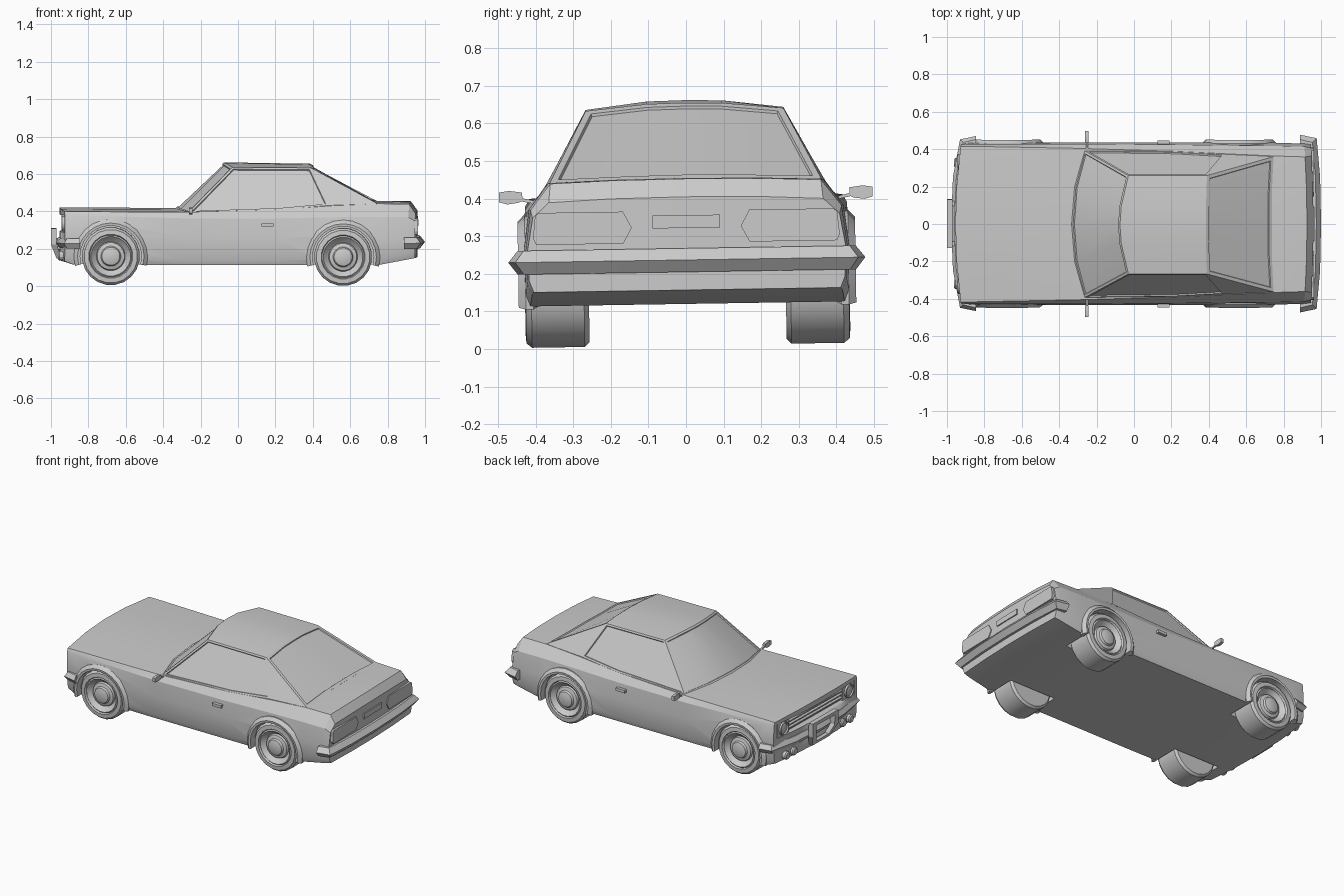
import bpy, bmesh, math
from mathutils import Matrix, Vector

if "Cube" in bpy.data.objects:
    bpy.data.objects.remove(bpy.data.objects["Cube"])


def finish(name, bm, mirror=False, smooth=True):
    bmesh.ops.recalc_face_normals(bm, faces=bm.faces)
    me = bpy.data.meshes.new(name)
    bm.to_mesh(me)
    bm.free()
    ob = bpy.data.objects.new(name, me)
    bpy.context.collection.objects.link(ob)
    if smooth:
        bpy.ops.object.select_all(action='DESELECT')
        ob.select_set(True)
        bpy.context.view_layer.objects.active = ob
        bpy.ops.object.shade_smooth_by_angle(angle=math.radians(28))
    if mirror:
        mod = ob.modifiers.new("Mirror", 'MIRROR')
        mod.use_axis = (False, True, False)
        mod.merge_threshold = 0.0005
    return ob


def loft(name, rings, closed=True, caps=(True, True), cyclic=False, mirror=False, smooth=True):
    bm = bmesh.new()
    vs = [[bm.verts.new(p) for p in r] for r in rings]
    n = len(rings[0])
    pairs = list(zip(vs, vs[1:])) + ([(vs[-1], vs[0])] if cyclic else [])
    for a, b in pairs:
        for i in range(n if closed else n - 1):
            j = (i + 1) % n
            bm.faces.new((a[i], a[j], b[j], b[i]))
    if not cyclic:
        for r, c in zip((vs[0], vs[-1]), caps):
            if c:
                bm.faces.new(r)
    return finish(name, bm, mirror, smooth)


def prism(name, pts, x0, x1, mirror=False):
    # outline in (y, z), extruded along x
    return loft(name, [[(x, y, z) for y, z in pts] for x in (x0, x1)], mirror=mirror)


def box(name, x0, x1, y0, y1, z0, z1, mirror=False):
    return prism(name, [(y0, z0), (y1, z0), (y1, z1), (y0, z1)], x0, x1, mirror)


def lathe(name, prof, c, axis, n=20, mirror=True, smooth=True):
    # profile of (radius, position along axis)
    rings = []
    for r, a in prof:
        ring = []
        for i in range(n):
            t = 2 * math.pi * (i + 0.5) / n
            u, w = r * math.cos(t), r * math.sin(t)
            ring.append((c[0] + u, a, c[1] + w) if axis == 'Y' else (a, c[0] + u, c[1] + w))
        rings.append(ring)
    return loft(name, rings, mirror=mirror, smooth=smooth)


# --- lower body: half sections along x, mirrored ---
# x, bottom z, side width, shoulder (y, z), deck edge (y, z), centre z
stations = [
    (-0.925, 0.140, 0.422, (0.425, 0.385), (0.416, 0.405), 0.420),
    (-0.880, 0.122, 0.428, (0.428, 0.385), (0.416, 0.406), 0.421),
    (-0.300, 0.120, 0.432, (0.428, 0.370), (0.405, 0.402), 0.418),
    (0.200, 0.120, 0.432, (0.424, 0.370), (0.390, 0.415), 0.420),
    (0.500, 0.120, 0.432, (0.420, 0.375), (0.376, 0.436), 0.440),
    (0.750, 0.120, 0.430, (0.418, 0.378), (0.365, 0.447), 0.455),
    (0.910, 0.150, 0.425, (0.414, 0.375), (0.360, 0.445), 0.453),
    (0.945, 0.157, 0.420, (0.408, 0.355), (0.365, 0.395), 0.405)]
rows = []
for x, zb, w, (ys, zs), (yt, zt), zc in stations:
    sec = [(0, zb), (0.2, zb), (w - 0.012, zb), (w, zb + 0.03), (w + 0.003, 0.27), (ys, zs),
           (yt, zt), (0.2, zc - (zc - zt) * 0.25), (0, zc)]
    bow = -0.03 if x < -0.9 else 0.015 if x > 0.9 else 0
    rows.append([(x + bow * (1 - (y / 0.43) ** 2), y, z) for y, z in sec])
bm = bmesh.new()
vs = [[bm.verts.new(p) for p in r] for r in rows]
for a, b in zip(vs, vs[1:]):
    for i in range(8):
        bm.faces.new((a[i], a[i + 1], b[i + 1], b[i]))
for r in (vs[0], vs[-1]):
    bm.faces.new((r[0], r[1], r[7], r[8]))
    bm.faces.new(r[1:8])
body = finish("lower_body", bm, mirror=True)

# --- cabin with recessed windows ---
P = dict(W0=(-.335, 0, .417), W1=(-.320, .2, .412), A=(-.268, .395, .398),
         R0=(-.075, 0, .662), R1=(-.068, .1, .660), B=(-.030, .263, .640),
         S0=(.385, 0, .655), S1=(.385, .1, .653), C=(.390, .263, .637),
         T0=(.738, 0, .455), T1=(.738, .15, .453), E=(.748, .362, .446),
         M=(.22, .389, .414), D=(.485, .374, .438))
base = ["W0", "W1", "A", "M", "D", "E", "T1", "T0"]
for k in base:
    P["_" + k] = (P[k][0], P[k][1] * 0.98, 0.36)
faces = [("shield", "W0 R0 R1 W1"), ("shield", "W1 R1 B A"), ("roof", "R0 S0 S1 R1"),
         ("roof", "R1 S1 C B"), ("rear", "S0 T0 T1 S1"), ("rear", "S1 T1 E C"),
         ("side", "A B C D M"), ("pillar", "C E D")]
faces += [("skirt", f"{a} {b} _{b} _{a}") for a, b in zip(base, base[1:])]
bm = bmesh.new()
cache, groups = {}, {}
for s in (1, -1):
    for g, names in faces:
        fv = []
        for k in names.split():
            p = Vector((P[k][0], s * P[k][1], P[k][2]))
            key = tuple(round(v, 5) + 0.0 for v in p)
            if key not in cache:
                cache[key] = bm.verts.new(p)
            fv.append(cache[key])
        f = bm.faces.new(fv if s == 1 else fv[::-1])
        groups.setdefault(g + (str(s) if g == "side" else ""), []).append(f)
bmesh.ops.recalc_face_normals(bm, faces=bm.faces)
for g, th in (("shield", .013), ("rear", .018), ("side1", .011), ("side-1", .011)):
    bmesh.ops.inset_region(bm, faces=groups[g], thickness=th, use_even_offset=True)
    bmesh.ops.inset_region(bm, faces=groups[g], thickness=0.003, depth=-0.007, use_even_offset=True)
finish("cabin", bm)

# --- wheels, wheel wells and arch flares ---
cutters = []
for tag, cx, cz in (("front", -0.68, 0.167), ("rear", 0.562, 0.163)):
    lathe(tag + "_wheels", [(.11, .262), (.142, .262), (.155, .275), (.155, .415), (.143, .430),
                            (.118, .432), (.113, .422), (.106, .428), (.088, .408), (.078, .400),
                            (.073, .412), (.054, .418), (.048, .430), (.025, .437)], (cx, cz), 'Y', 20)
    cutters.append(lathe(tag + "_well_cutter", [(.172, .25), (.172, .55)], (cx, cz), 'Y', 24, smooth=False))
    rings = []
    for i in range(15):
        t = math.radians(-15 + 210 * i / 14)
        rings.append([(cx + r * math.cos(t), y, cz + r * math.sin(t)) for r, y in
                      ((.164, .395), (.164, .447), (.178, .449), (.198, .430), (.198, .41))])
    loft(tag + "_arch_flares", rings, mirror=True)

# --- grille recess, bars and headlights ---
cutters.append(box("grille_cutter", -1.1, -0.912, -.395, .395, .295, .385))
for c in cutters:
    c.hide_render = True
    c.hide_viewport = False
    c.display_type = 'WIRE'
    mod = body.modifiers.new("Cut", 'BOOLEAN')
    mod.operation, mod.object, mod.solver = 'DIFFERENCE', c, 'EXACT'
for i in range(3):
    z = 0.318 + 0.022 * i
    box("grille_bar", -0.932, -0.905, -.27, .27, z - .004, z + .004)
box("headlight_surround", -0.928, -0.905, .275, .39, .295, .385, mirror=True)
lathe("headlight", [(.042, -.91), (.042, -.940), (.036, -.943), (.032, -.935), (.015, -.941)],
      (.333, .34), 'X', 16)
for y in (.25, .325):
    lathe("fog_light", [(.022, -.90), (.026, -.955), (.020, -.962)], (y, .168), 'X', 12)


# --- bumpers swept around the corners ---
def bumper(name, path, prof):
    rings = [[(x + dx * o, y + dy * o, z) for o, z in prof] for x, y, dx, dy in path]
    loft(name, rings, caps=(False, True), mirror=True)


bumper("rear_bumper", [(.965, 0, 1, 0), (.960, .25, 1, 0), (.945, .425, .9, .9), (.888, .440, 0, 1)],
       [(-.03, .268), (.010, .268), (.035, .237), (.010, .205), (-.03, .205)])
bumper("front_bumper", [(-.950, 0, -1, 0), (-.940, .25, -1, 0), (-.905, .425, -.9, .9), (-.845, .440, 0, 1)],
       [(-.03, .262), (.010, .262), (.028, .235), (.010, .208), (-.03, .208)])

# --- front guard frame ---
hexa = [(-.13, .31), (.13, .31), (.13, .225), (.09, .15), (-.09, .15), (-.13, .225)]


def guard_ring(s, d):
    pts = [(y * s, .235 + (z - .235) * s) for y, z in hexa]
    return [(-1.0 + d + max(0, .225 - z) * .4, y, z) for y, z in pts]


loft("front_guard", [guard_ring(1, 0), guard_ring(1, .03), guard_ring(.72, .03), guard_ring(.72, 0)],
     cyclic=True)
box("guard_mount", -.985, -.93, .095, .12, .215, .255, mirror=True)

# --- tail lights and rear plate ---
prism("tail_light", [(.145, .325), (.168, .283), (.400, .283), (.408, .30), (.402, .36), (.392, .368), (.168, .368)],
      .93, .963, mirror=True)
box("rear_plate", .94, .966, -.09, .09, .322, .356)

# --- door handles and side mirrors ---
box("door_handle", .125, .19, .42, .447, .325, .343, mirror=True)
prism("side_mirror", [(.435, .402), (.445, .396), (.475, .392), (.497, .398), (.497, .424), (.47, .428), (.435, .423)],
      -.262, -.244, mirror=True)
prism("mirror_stem", [(.40, .392), (.44, .400), (.44, .409), (.40, .400)], -.257, -.247, mirror=True)

# --- slight lean of the whole car ---
lean = Matrix.Translation((0, 0.006, 0)) @ Matrix.Rotation(0.016, 4, 'X')
for ob in bpy.context.collection.objects:
    ob.matrix_world = lean @ ob.matrix_world
